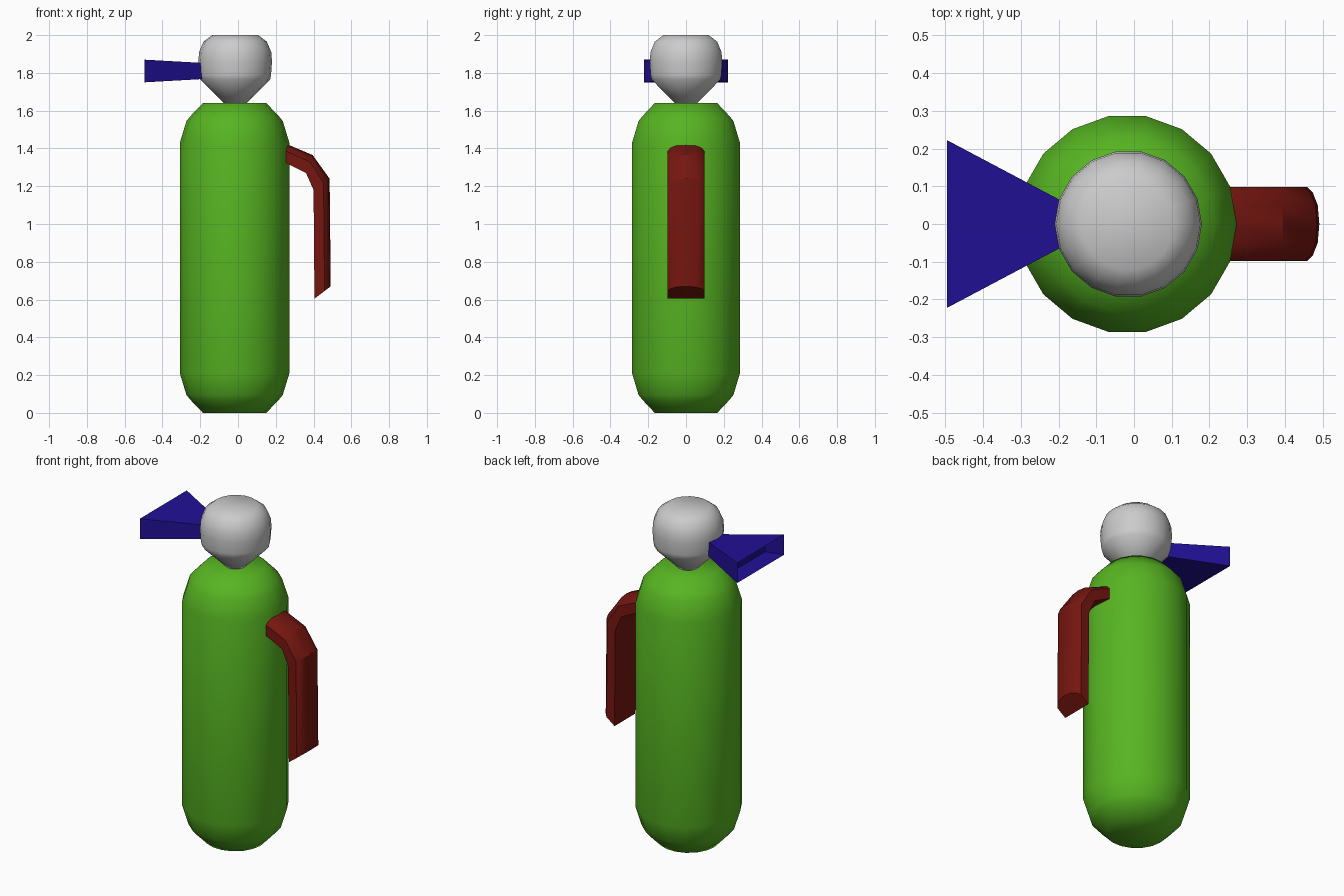
import bpy, bmesh, math
from mathutils import Vector

if "Cube" in bpy.data.objects:
    bpy.data.objects.remove(bpy.data.objects["Cube"])


def finish(name, bm, color=None, angle=None):
    bmesh.ops.recalc_face_normals(bm, faces=bm.faces)
    me = bpy.data.meshes.new(name)
    bm.to_mesh(me)
    bm.free()
    ob = bpy.data.objects.new(name, me)
    bpy.context.collection.objects.link(ob)
    if color:
        mat = bpy.data.materials.new(name + "_paint")
        mat.diffuse_color = (*color, 1)
        mat.use_nodes = True
        mat.node_tree.nodes["Principled BSDF"].inputs["Base Color"].default_value = mat.diffuse_color
        me.materials.append(mat)
    if angle:
        bpy.ops.object.select_all(action='DESELECT')
        ob.select_set(True)
        bpy.context.view_layer.objects.active = ob
        bpy.ops.object.shade_smooth_by_angle(angle=math.radians(angle))
    return ob


def loft(rings):
    """Skin closed rings of points and cap both ends."""
    bm = bmesh.new()
    loops = [[bm.verts.new(p) for p in ring] for ring in rings]
    n = len(loops[0])
    for a, b in zip(loops, loops[1:]):
        for i in range(n):
            j = (i + 1) % n
            bm.faces.new((a[i], a[j], b[j], b[i]))
    caps = [bm.faces.new(loops[0]), bm.faces.new(loops[-1])]
    return bm, caps


def lathe(profile, cx, sides=18):
    return loft([[(cx + r * math.cos(math.tau * i / sides),
                   r * math.sin(math.tau * i / sides), z)
                  for i in range(sides)] for r, z in profile])[0]


# Cylinder body with rounded shoulders, same profile at both ends
half = [(0.168, 0.0), (0.233, 0.068), (0.255, 0.095), (0.29, 0.21)]
body = half + [(r, 1.64 - z) for r, z in reversed(half)]
finish("tank", lathe(body, -0.018), (0.095, 0.46, 0.016), 60)

# Valve head tapering down to the neck
head = [(0.055, 1.635), (0.185, 1.765), (0.19, 1.79), (0.195, 1.86),
        (0.191, 1.91), (0.168, 1.965), (0.122, 2.0)]
finish("valve_head", lathe(head, -0.015), None, 60)

# Flared nozzle with a recessed mouth
bm, caps = loft([[(x, y * w, 1.81 + z * h) for y, z in
                  ((-1, -1), (1, -1), (1, 1), (-1, 1))]
                 for x, w, h in ((-0.14, 0.034, 0.04), (-0.495, 0.222, 0.06))])
bm.normal_update()
bmesh.ops.inset_region(bm, faces=[caps[1]], thickness=0.03)
for v in caps[1].verts:
    v.co.x += 0.08
    v.co.y *= 0.78
finish("nozzle", bm, (0.015, 0.005, 0.3))

# Handle: inner and outer path points, with a rounded outer side
path = [((0.21, 1.34), (0.22, 1.435)), ((0.26, 1.32), (0.265, 1.42)),
        ((0.36, 1.27), (0.395, 1.365)), ((0.40, 1.18), (0.485, 1.24)),
        ((0.405, 0.605), (0.491, 0.67))]
right = [(0.098, 0.0), (0.098, 0.62), (0.083, 0.8), (0.05, 0.95)]
section = right + [(0, 1)] + [(-y, t) for y, t in reversed(right)]
rings = []
for inner, outer in path:
    a, b = Vector(inner), Vector(outer)
    rings.append([(a.lerp(b, t).x, y, a.lerp(b, t).y) for y, t in section])
finish("handle", loft(rings)[0], (0.18, 0.008, 0.005), 30)
